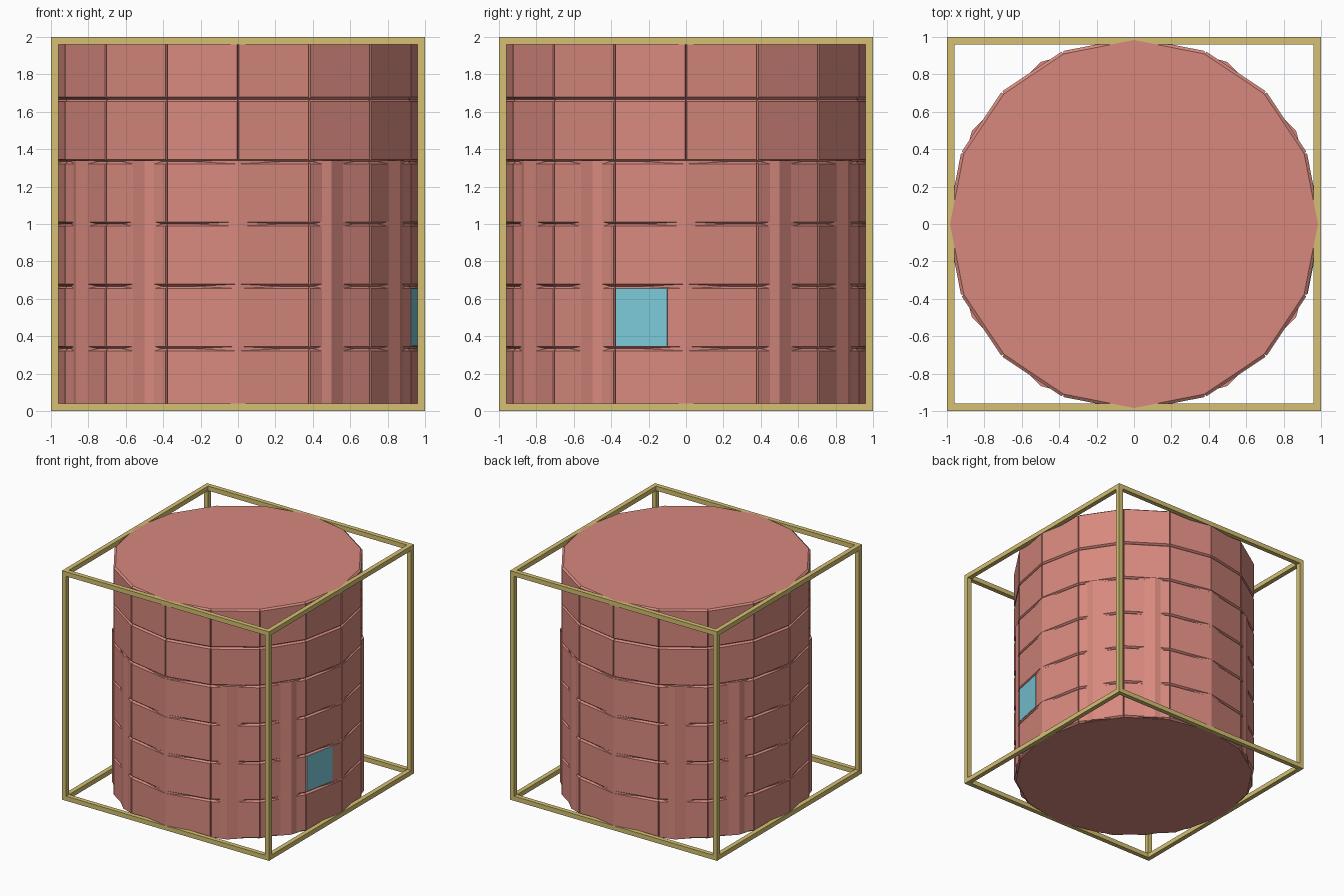
import bpy, bmesh, math
from mathutils import Vector

if "Cube" in bpy.data.objects:
    bpy.data.objects.remove(bpy.data.objects["Cube"])


def material(name, rgb):
    m = bpy.data.materials.new(name)
    m.diffuse_color = (*rgb, 1)
    m.use_nodes = True
    m.node_tree.nodes["Principled BSDF"].inputs["Base Color"].default_value = m.diffuse_color
    return m


PINK = material("clay pink", (0.68, 0.25, 0.209))
GOLD = material("dull gold", (0.66, 0.53, 0.17))
BLUE = material("pale blue", (0.195, 0.584, 0.686))


def finish(name, bm, mat):
    bmesh.ops.recalc_face_normals(bm, faces=bm.faces)
    me = bpy.data.meshes.new(name)
    bm.to_mesh(me)
    bm.free()
    me.materials.append(mat)
    ob = bpy.data.objects.new(name, me)
    bpy.context.collection.objects.link(ob)
    return ob


def prism(name, sides, radius, z0, z1, mat):
    bm = bmesh.new()
    rings = [[bm.verts.new((radius * math.cos(math.tau * i / sides),
                            radius * math.sin(math.tau * i / sides), z))
              for i in range(sides)] for z in (z0, z1)]
    for i in range(sides):
        j = (i + 1) % sides
        bm.faces.new((rings[0][i], rings[0][j], rings[1][j], rings[1][i]))
    bm.faces.new(rings[0][::-1])
    bm.faces.new(rings[1])
    return finish(name, bm, mat)


SIDES, ROWS, DEPTH = 16, 6, 0.016
ROW = 2 / ROWS


def corner(i, radius=1.0):
    a = math.tau * i / SIDES
    return Vector((radius * math.cos(a), radius * math.sin(a), 0))


def add_panel(bm, i, z0, z1):
    # chamfered slab: full-size back, slightly smaller outer face
    a, b = corner(i), corner(i + 1)
    side = (b - a).normalized() * 0.005
    a_in, b_in = corner(i, 1 - DEPTH), corner(i + 1, 1 - DEPTH)
    up = Vector((0, 0, 1))
    back = [a_in + up * z0, b_in + up * z0, b_in + up * z1, a_in + up * z1]
    lo, hi = z0 + 0.012, z1 - 0.012
    front = [a + side + up * lo, b - side + up * lo, b - side + up * hi, a + side + up * hi]
    vb = [bm.verts.new(p) for p in back]
    vf = [bm.verts.new(p) for p in front]
    bm.faces.new(vf)
    for k in range(4):
        n = (k + 1) % 4
        bm.faces.new((vb[k], vb[n], vf[n], vf[k]))


# drum body: solid core covered with rows of chamfered panels
prism("drum_core", SIDES, 1 - DEPTH, 0, 2, PINK)
bm = bmesh.new()
for row in range(ROWS):
    for i in range(SIDES):
        add_panel(bm, i, row * ROW, (row + 1) * ROW)
finish("wall_panels", bm, PINK)

# twelve-sided inner drum whose corners show through the lower four rows
prism("lower_drum", 12, 1.0, 0.002, 4 * ROW + 0.005, PINK)

# window plate on the right-hand wall
a, b = corner(0), corner(-1)
along = b - a
out = Vector((math.cos(-math.pi / SIDES), math.sin(-math.pi / SIDES), 0))
bm = bmesh.new()
pts = [a + along * t for t in (0.1 / 0.383, 0.374 / 0.383)]
layers = []
for d in (-0.002, 0.003):
    layers.append([bm.verts.new(p + out * d + Vector((0, 0, z)))
                   for p, z in ((pts[0], 0.347), (pts[1], 0.347), (pts[1], 0.655), (pts[0], 0.655))])
bm.faces.new(layers[0])
bm.faces.new(layers[1])
for k in range(4):
    n = (k + 1) % 4
    bm.faces.new((layers[0][k], layers[0][n], layers[1][n], layers[1][k]))
finish("window", bm, BLUE)


# cube frame: twelve square bars
def bar(name, centre, size):
    bm = bmesh.new()
    bmesh.ops.create_cube(bm, size=1)
    bmesh.ops.scale(bm, vec=size, verts=bm.verts)
    bmesh.ops.translate(bm, vec=centre, verts=bm.verts)
    return finish(name, bm, GOLD)


T = 0.04
E = 1 - T / 2
for axis, label in enumerate(("width", "depth", "upright")):
    for s in (-1, 1):
        for t in (-1, 1):
            centre, size = [0, 0, 0], [T, T, T]
            u, v = [k for k in range(3) if k != axis]
            centre[u], centre[v] = s * E, t * E
            size[axis] = 2 if axis == 2 else 2 - 2 * T
            centre[2] += 1
            bar("frame_bar_" + label, centre, size)
